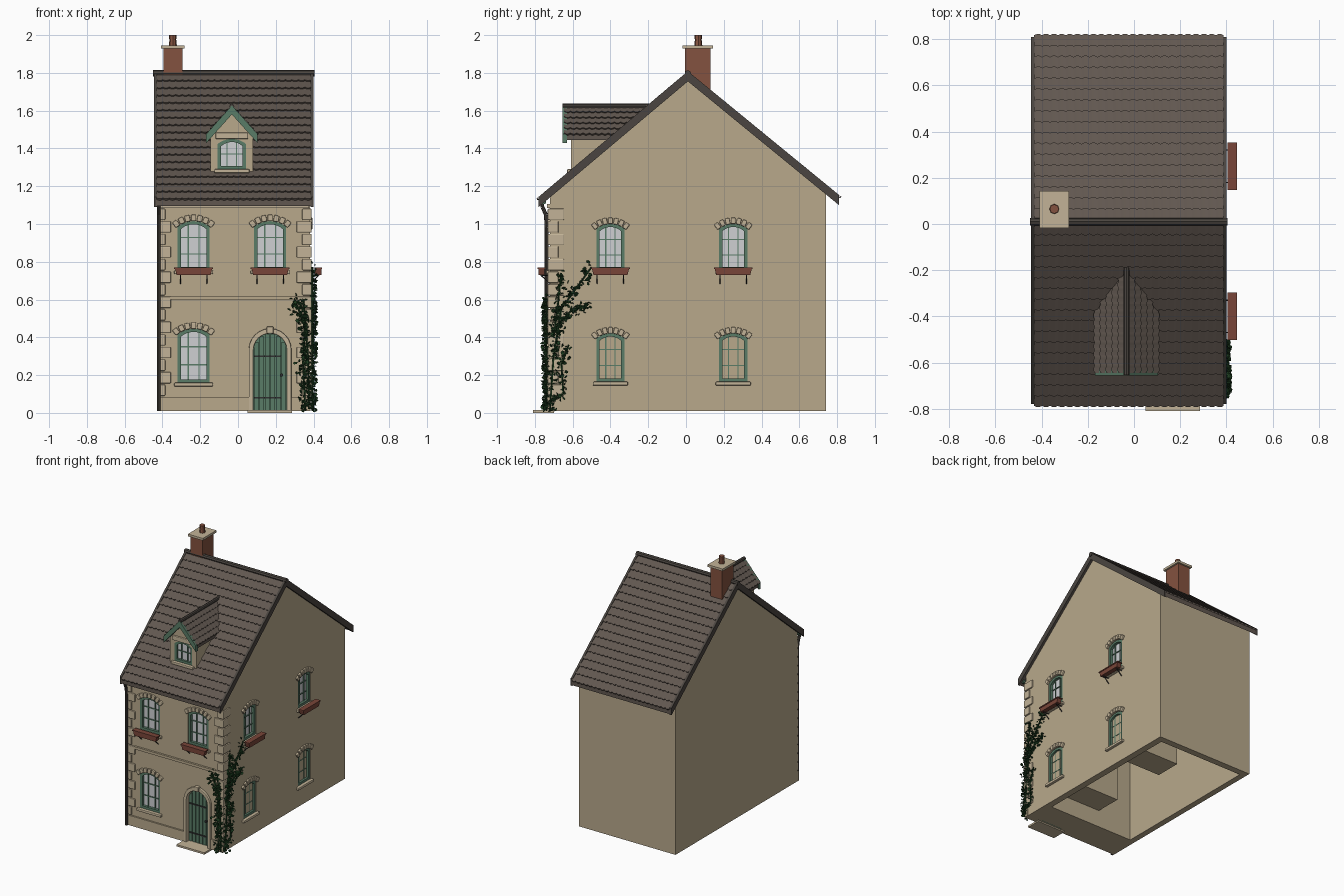
import bpy, bmesh, math, random
from mathutils import Matrix, Vector

random.seed(4)
if "Cube" in bpy.data.objects:
    bpy.data.objects.remove(bpy.data.objects["Cube"])

COLORS = {
    "wall_plaster": (0.48, 0.395, 0.26), "pale_stone": (0.54, 0.45, 0.31),
    "roof_slate": (0.12, 0.096, 0.08), "dark_trim": (0.07, 0.06, 0.052),
    "green_paint": (0.10, 0.20, 0.135), "chimney_brick": (0.23, 0.085, 0.05),
    "window_glass": (0.62, 0.63, 0.65), "ivy_green": (0.012, 0.045, 0.014),
    "planter_red": (0.19, 0.06, 0.04), "iron": (0.03, 0.03, 0.03)}
MATS = {}
for mat_name, rgb in COLORS.items():
    m = bpy.data.materials.new(mat_name)
    m.use_nodes = True
    m.diffuse_color = (*rgb, 1)
    m.node_tree.nodes["Principled BSDF"].inputs["Base Color"].default_value = (*rgb, 1)
    MATS[mat_name] = m

I = Matrix.Identity(4)
SIDE = Matrix.Rotation(math.pi / 2, 4, "Z")   # local x -> y, local -y -> +x
parts = {}


def part(name, mat):
    """Mesh under construction for one named part."""
    return parts.setdefault(name, (bmesh.new(), mat))[0]


def prism(bm, pts, y0, y1, M=I, hole=None):
    """Extrude an (x, z) outline along y; with a hole outline it becomes a ring."""
    loops = [[bm.verts.new(M @ Vector((x, y, z))) for x, z in o]
             for o in (pts, hole or []) for y in (y0, y1)]
    a, b, c, d = loops
    n = len(a)
    faces = []
    for i in range(n):
        j = (i + 1) % n
        faces.append(bm.faces.new((a[i], a[j], b[j], b[i])))
        if hole:
            faces.append(bm.faces.new((c[i], c[j], d[j], d[i])))
            faces.append(bm.faces.new((a[i], a[j], c[j], c[i])))
            faces.append(bm.faces.new((b[i], b[j], d[j], d[i])))
    if not hole:
        faces += [bm.faces.new(a), bm.faces.new(b)]
    bmesh.ops.recalc_face_normals(bm, faces=faces)


def box(bm, x, y, z, M=I):
    prism(bm, [(x[0], z[0]), (x[1], z[0]), (x[1], z[1]), (x[0], z[1])], y[0], y[1], M)


def rod(bm, a, b, r, M=I, sides=8, r2=None):
    a, b = M @ Vector(a), M @ Vector(b)
    rot = (b - a).to_track_quat("Z", "Y").to_matrix().to_4x4()
    bmesh.ops.create_cone(bm, cap_ends=True, segments=sides, radius1=r, radius2=r2 or r,
                          depth=(b - a).length, matrix=Matrix.Translation((a + b) / 2) @ rot)


def arc(w, spring, rise):
    R = (w * w + rise * rise) / (2 * rise)
    return R, spring + rise - R, math.asin(min(1, w / R))


def arch(w, z0, spring, rise, n=12):
    """Outline of an opening with a curved head."""
    R, c, a = arc(w, spring, rise)
    head = [(R * math.sin(a - 2 * a * i / n), c + R * math.cos(a - 2 * a * i / n))
            for i in range(n + 1)]
    return [(-w, z0), (w, z0)] + head


def window(M, w, z0, z1, cols=3, rows=3, planter=False, stones=7, deep=0.03):
    rise = w * 0.35
    sp = z1 - rise
    outer = arch(w, z0, sp, rise)
    inner = arch(w - 0.018, z0 + 0.018, sp - 0.012, rise * 0.85)
    prism(part("cutter", "wall_plaster"), outer, -0.1, deep + 0.005, M)
    prism(part("window_glass_panes", "window_glass"), outer, deep - 0.005, deep + 0.004, M)
    frame = part("window_frames", "green_paint")
    prism(frame, outer, 0.004, deep, M, inner)
    for i in range(1, cols):
        x = -w + 2 * w * i / cols
        box(frame, (x - 0.003, x + 0.003), (deep - 0.012, deep), (z0, z1 - 0.012), M)
    for i in range(1, rows):
        z = z0 + (z1 - z0) * i / rows
        box(frame, (-w, w), (deep - 0.012, deep), (z - 0.003, z + 0.003), M)
    stone = part("sills_and_arch_stones", "pale_stone")
    box(stone, (-w - 0.018, w + 0.018), (-0.02, 0.02), (z0 - 0.02, z0), M)
    # fan of arch stones over the head
    R, c, a = arc(w, sp, rise)
    for i in range(stones):
        t = (i + 0.5) / stones * 2 - 1
        T = M @ Matrix.Translation((0, 0, c)) @ Matrix.Rotation(t * a * 1.12, 4, "Y")
        s = R * a * 1.12 / stones * 0.95
        box(stone, (-s, s), (-0.014, 0.01), (R, R + 0.034), T)
    if planter:
        red, iron = part("window_planters", "planter_red"), part("planter_brackets", "iron")
        zt = z0 + 0.015
        prism(red, [(-0.09, zt - 0.04), (0.09, zt - 0.04), (0.1, zt), (-0.1, zt)], -0.062, -0.028, M)
        box(red, (-0.103, 0.103), (-0.066, -0.024), (zt - 0.008, zt), M)
        for x in (-0.07, 0.07):
            rod(iron, (x, -0.05, zt - 0.04), (x, 0, zt - 0.085), 0.003, M, 6)
            rod(iron, (x, -0.05, zt - 0.042), (x, 0, zt - 0.042), 0.003, M, 6)


def tiles(bm, origin, X, S, width, rows, cols):
    """Overlapping scalloped courses climbing the slope vector S."""
    X, S, origin = Vector(X), Vector(S), Vector(origin)
    N = X.cross(S).normalized()
    up = S.normalized()
    for r in range(rows):
        low, high = origin + S * (r / rows), origin + S * ((r + 1) / rows)
        prev = None
        for i in range(cols * 3 + 1):
            drop = 0.007 if i % 3 else 0
            p = X * (width * i / (cols * 3))
            edge = low + p - up * drop
            row = [bm.verts.new(v) for v in (edge, edge + N * 0.011, high + p + N * 0.002)]
            if prev:
                for k in (0, 1):
                    bm.faces.new((prev[k], row[k], row[k + 1], prev[k + 1]))
            prev = row


# Walls: gabled shell, open below
prism(part("house_walls", "wall_plaster"),
      [(-0.72, 0.01), (0.74, 0.01), (0.74, 1.16), (0.01, 1.775), (-0.72, 1.155)], -0.38, 0.43, SIDE)
box(part("cutter", "wall_plaster"), (-0.385, 0.33), (-0.5, 0.69), (-0.1, 1.08))
prism(part("dormer_walls", "wall_plaster"),
      [(-0.145, 1.2), (0.08, 1.2), (0.08, 1.47), (-0.0325, 1.6), (-0.145, 1.47)], -0.61, -0.2)

# Windows: front, right side, dormer
front = lambda x: Matrix.Translation((x, -0.72, 0))
side = lambda y: Matrix.Translation((0.38, y, 0)) @ SIDE
window(front(-0.235), 0.085, 0.16, 0.445)
for x in (-0.235, 0.17):
    window(front(x), 0.085, 0.755, 1.015, planter=True)
for y in (-0.4, 0.25):
    window(side(y), 0.075, 0.165, 0.42)
    window(side(y), 0.075, 0.755, 1.0, planter=True)
    box(part("inner_window_bays", "wall_plaster"), (-0.1, 0.36), (y - 0.1, y + 0.1), (0.14, 0.46))
window(Matrix.Translation((-0.0325, -0.61, 0)), 0.075, 1.29, 1.45, rows=2, stones=1, deep=0.025)

# Door with planks, straps, surround and step
D = front(0.17)
prism(part("cutter", "wall_plaster"), arch(0.088, -0.05, 0.335, 0.085), -0.1, 0.035, D)
prism(part("door", "green_paint"), arch(0.09, 0.012, 0.335, 0.085), 0.022, 0.04, D)
for i in range(6):
    x = -0.073 + i * 0.0292
    top = 0.335 + math.sqrt(max(0, 0.083 ** 2 - x * x))
    box(part("door", "green_paint"), (x - 0.012, x + 0.012), (0.014, 0.03), (0.014, top), D)
for z in (0.08, 0.3):
    box(part("door_ironwork", "iron"), (-0.085, 0.06), (0.009, 0.016), (z - 0.005, z + 0.005), D)
rod(part("door_ironwork", "iron"), (0.06, 0.0, 0.2), (0.06, 0.016, 0.2), 0.009, D)
prism(part("door_surround", "pale_stone"), arch(0.113, 0.01, 0.335, 0.112), -0.018, 0.03, D,
      arch(0.088, 0.01, 0.335, 0.085))
box(part("door_surround", "pale_stone"), (-0.018, 0.018), (-0.026, 0.01), (0.42, 0.457), D)
box(part("door_step", "pale_stone"), (0.05, 0.285), (-0.81, -0.7), (0, 0.014))

# Plinth, string course, cornice
for x in ((-0.43, 0.057), (0.283, 0.385)):
    box(part("plinth", "wall_plaster"), x, (-0.732, -0.7), (0.01, 0.085))
box(part("string_course", "wall_plaster"), (-0.36, 0.32), (-0.735, -0.7), (0.6, 0.62))
box(part("cornice", "pale_stone"), (-0.425, 0.375), (-0.737, -0.7), (1.085, 1.105))
rod(part("gutter", "green_paint"), (-0.435, -0.755, 1.118), (0.385, -0.755, 1.118), 0.015)

# Corner stones
quoin = part("corner_stones", "pale_stone")
for i in range(15):
    z = (0.09 + i * 0.0665, 0.15 + i * 0.0665)
    a, b = (0.075, 0.045) if i % 2 else (0.045, 0.075)
    box(quoin, (0.385 - a, 0.39), (-0.732, -0.72 + b), z)
    box(quoin, (-0.43, -0.43 + a), (-0.732, -0.7), z)

# Drainpipe
pipe = part("drainpipe", "dark_trim")
path = [(-0.42, y, z) for y, z in ((-0.765, 1.12), (-0.76, 1.09), (-0.742, 1.05), (-0.738, 0.98), (-0.738, 0.01))]
for p, q in zip(path, path[1:]):
    rod(pipe, p, q, 0.01)

# Main roof: slab, tiles, verges and ridge
eave_f, ridge, eave_b = (-0.78, 1.13), (0.01, 1.795), (0.81, 1.14)
drop = lambda p, d: (p[0], p[1] - d)
chevron = lambda d0, d1: [drop(p, d0) for p in (eave_f, ridge, eave_b)] + \
    [drop(p, d1) for p in (eave_b, ridge, eave_f)]
prism(part("roof_slab", "roof_slate"), chevron(0, 0.035), -0.39, 0.435, SIDE)
for x in (-0.438, 0.393):
    prism(part("roof_verges", "dark_trim"), chevron(-0.014, 0.04), -x - 0.008, -x + 0.008, SIDE)
tile = part("roof_tiles", "roof_slate")
tiles(tile, (-0.432, *eave_f), (1, 0, 0), (0, 0.79, 0.665), 0.82, 17, 24)
tiles(tile, (0.388, *eave_b), (-1, 0, 0), (0, -0.8, 0.655), 0.82, 17, 24)
rod(part("roof_ridge", "dark_trim"), (-0.45, 0.01, 1.797), (0.405, 0.01, 1.797), 0.017)

# Dormer roof, green gable boards
cx, hw, ez, rz, y0, y1 = -0.0325, 0.13, 1.475, 1.62, -0.645, -0.18


def gable(d0, d1, w):
    k = (rz - ez) / hw
    e = rz - k * w
    return [(cx - w, e - d0), (cx, rz - d0), (cx + w, e - d0), (cx + w, e - d1), (cx, rz - d1), (cx - w, e - d1)]


prism(part("dormer_roof", "roof_slate"), gable(0, 0.03, hw), y0, y1)
prism(part("dormer_gable_boards", "green_paint"), gable(-0.008, 0.04, hw + 0.006), y0 - 0.01, y0 + 0.015)
dt = part("dormer_tiles", "roof_slate")
tiles(dt, (cx + hw, y0, ez), (0, 1, 0), (-hw, 0, rz - ez), y1 - y0, 5, 14)
tiles(dt, (cx - hw, y1, ez), (0, -1, 0), (hw, 0, rz - ez), y1 - y0, 5, 14)
rod(part("dormer_ridge", "dark_trim"), (cx, y0 - 0.008, rz + 0.004), (cx, y1, rz + 0.004), 0.013)

# Chimney
box(part("chimney_stack", "chimney_brick"), (-0.395, -0.295), (-0.005, 0.13), (1.6, 1.93))
box(part("chimney_cap", "pale_stone"), (-0.408, -0.282), (-0.018, 0.143), (1.928, 1.945))
pot = part("chimney_pot", "chimney_brick")
rod(pot, (-0.345, 0.065, 1.94), (-0.345, 0.065, 1.985), 0.022, r2=0.017)
rod(pot, (-0.345, 0.065, 1.98), (-0.345, 0.065, 2.0), 0.02)

# Ivy: stems hugging the corner, with scattered leaves (position across, height)
stem, leaf = part("ivy_stems", "ivy_green"), part("ivy_leaves", "ivy_green")
F, S = Matrix.Translation((0, -0.74, 0)), Matrix.Translation((0.395, 0, 0)) @ SIDE
VINES = [(F, [(0.355, 0.01), (0.345, 0.25), (0.355, 0.45), (0.3, 0.6)], 0.024, 190),
         (F, [(0.375, 0.02), (0.37, 0.3), (0.345, 0.6)], 0.018, 100),
         (S, [(-0.72, 0.01), (-0.7, 0.3), (-0.66, 0.55), (-0.5, 0.77)], 0.026, 190),
         (S, [(-0.72, 0.06), (-0.65, 0.1), (-0.66, 0.25), (-0.62, 0.36)], 0.022, 60),
         (S, [(-0.7, 0.4), (-0.68, 0.55), (-0.66, 0.74)], 0.022, 70),
         (S, [(-0.69, 0.45), (-0.6, 0.55), (-0.52, 0.57)], 0.022, 70)]
for M, pts, spread, count in VINES:
    for p, q in zip(pts, pts[1:]):
        rod(stem, (p[0], 0, p[1]), (q[0], 0, q[1]), 0.005, M, 5)
    for _ in range(count):
        t = random.random() * (len(pts) - 1)
        k = int(t)
        p = Vector(pts[k]).lerp(Vector(pts[k + 1]), t - k)
        at = M @ Vector((random.gauss(p.x, spread * 0.6), random.uniform(-0.02, 0.01),
                         max(0.012, random.gauss(p.y, spread * 0.6))))
        spin = Matrix.Rotation(random.uniform(0, 6.3), 4, Vector((random.gauss(0, 1), random.gauss(0, 1), 1)))
        bmesh.ops.create_cone(leaf, segments=5, radius1=random.uniform(0.008, 0.013), radius2=0,
                              depth=0.006, matrix=Matrix.Translation(at) @ spin)

# Turn the meshes into objects
objs = {}
for name, (bm, mat) in parts.items():
    me = bpy.data.meshes.new(name)
    bm.to_mesh(me)
    bm.free()
    me.materials.append(MATS[mat])
    objs[name] = bpy.data.objects.new(name, me)
    bpy.context.collection.objects.link(objs[name])
for name in ("corner_stones", "sills_and_arch_stones", "door_surround"):
    mod = objs[name].modifiers.new("soft_edges", "BEVEL")
    mod.width, mod.segments = 0.005, 2

# Cut the openings and the hollow inside
cutter = objs["cutter"]
cutter.hide_render = True
for name in ("house_walls", "dormer_walls"):
    mod = objs[name].modifiers.new("openings", "BOOLEAN")
    mod.operation, mod.solver, mod.object = "DIFFERENCE", "EXACT", cutter
    cut = bpy.data.meshes.new_from_object(objs[name].evaluated_get(bpy.context.evaluated_depsgraph_get()))
    objs[name].modifiers.clear()
    objs[name].data = cut
bpy.data.objects.remove(cutter)
